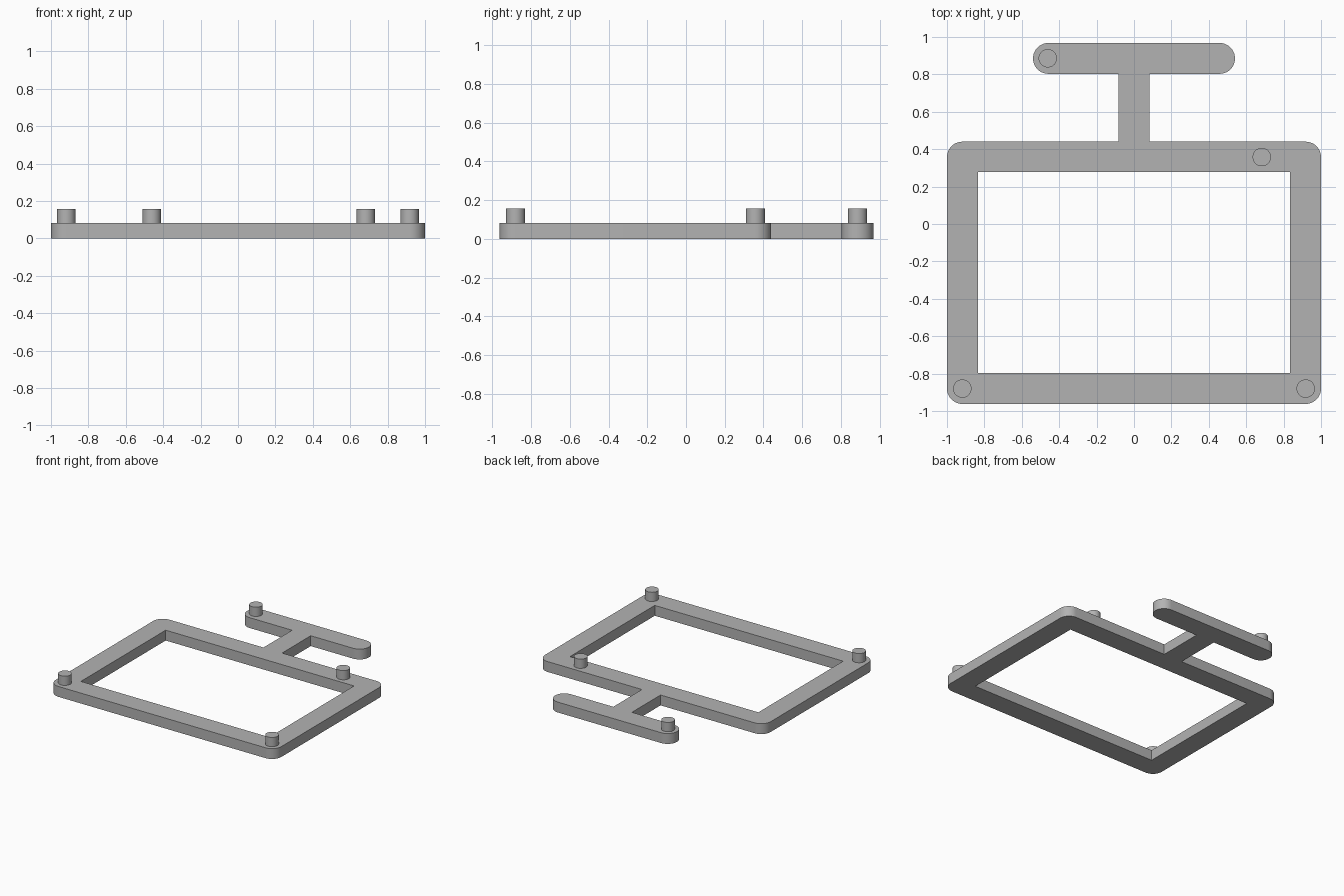
import bpy, bmesh
from math import sin, cos, radians

cube = bpy.data.objects.get("Cube")
if cube:
    bpy.data.objects.remove(cube, do_unlink=True)

THICK = 0.083      # plate thickness
R = 0.0825         # corner radius, half of the rail width
PEG_R, PEG_TOP = 0.049, 0.157

grey = bpy.data.materials.new("plain grey")
grey.use_nodes = True
colour = (0.45, 0.45, 0.45, 1)
grey.diffuse_color = colour
grey.node_tree.nodes["Principled BSDF"].inputs["Base Color"].default_value = colour


def arc(cx, cy, start, steps=12):
    """Quarter turn anticlockwise around a corner centre."""
    angles = [radians(start + 90 * i / steps) for i in range(steps + 1)]
    return [(cx + R * cos(a), cy + R * sin(a)) for a in angles]


def finish(bm, name):
    bmesh.ops.recalc_face_normals(bm, faces=bm.faces)
    mesh = bpy.data.meshes.new(name)
    bm.to_mesh(mesh)
    bm.free()
    mesh.materials.append(grey)
    obj = bpy.data.objects.new(name, mesh)
    bpy.context.collection.objects.link(obj)
    bpy.ops.object.select_all(action="DESELECT")
    obj.select_set(True)
    bpy.context.view_layer.objects.active = obj
    bpy.ops.object.shade_smooth_by_angle(angle=radians(30))
    return obj


# Right half of the outline, from the bottom corner up to the crossbar end
front, back, bar_low, bar_top = -0.962, 0.44, 0.803, 0.968
half = (arc(1 - R, front + R, -90) + arc(1 - R, back - R, 0)
        + [(R, back), (R, bar_low)]
        + arc(0.54 - R, bar_low + R, -90)
        + arc(0.54 - R, bar_top - R, 0)[1:])
outline = half + [(-x, y) for x, y in reversed(half)]
window = [(x, y) for x, y in ((-0.835, -0.797), (0.835, -0.797),
                              (0.835, 0.277), (-0.835, 0.277))]

# Plate: rectangular frame, stem and crossbar in one piece
bm = bmesh.new()
edges = []
for loop in (outline, window):
    verts = [bm.verts.new((x, y, 0)) for x, y in loop]
    edges += [bm.edges.new((verts[i - 1], verts[i])) for i in range(len(verts))]
bmesh.ops.triangle_fill(bm, edges=edges, use_beauty=True)
extruded = bmesh.ops.extrude_face_region(bm, geom=bm.faces[:], use_keep_orig=True)
top = [g for g in extruded["geom"] if isinstance(g, bmesh.types.BMVert)]
bmesh.ops.translate(bm, verts=top, vec=(0, 0, THICK))
finish(bm, "frame_plate")

# Locating pegs, standing on the plate
pegs = {"front_right_peg": (-0.918, -0.88), "front_left_peg": (0.918, -0.88),
        "back_rail_peg": (0.683, 0.358), "crossbar_peg": (-0.461, 0.886)}
for name, (x, y) in pegs.items():
    bm = bmesh.new()
    bmesh.ops.create_cone(bm, cap_ends=True, segments=40, radius1=PEG_R,
                          radius2=PEG_R, depth=PEG_TOP - THICK)
    bmesh.ops.translate(bm, verts=bm.verts, vec=(x, y, (PEG_TOP + THICK) / 2))
    finish(bm, name)
